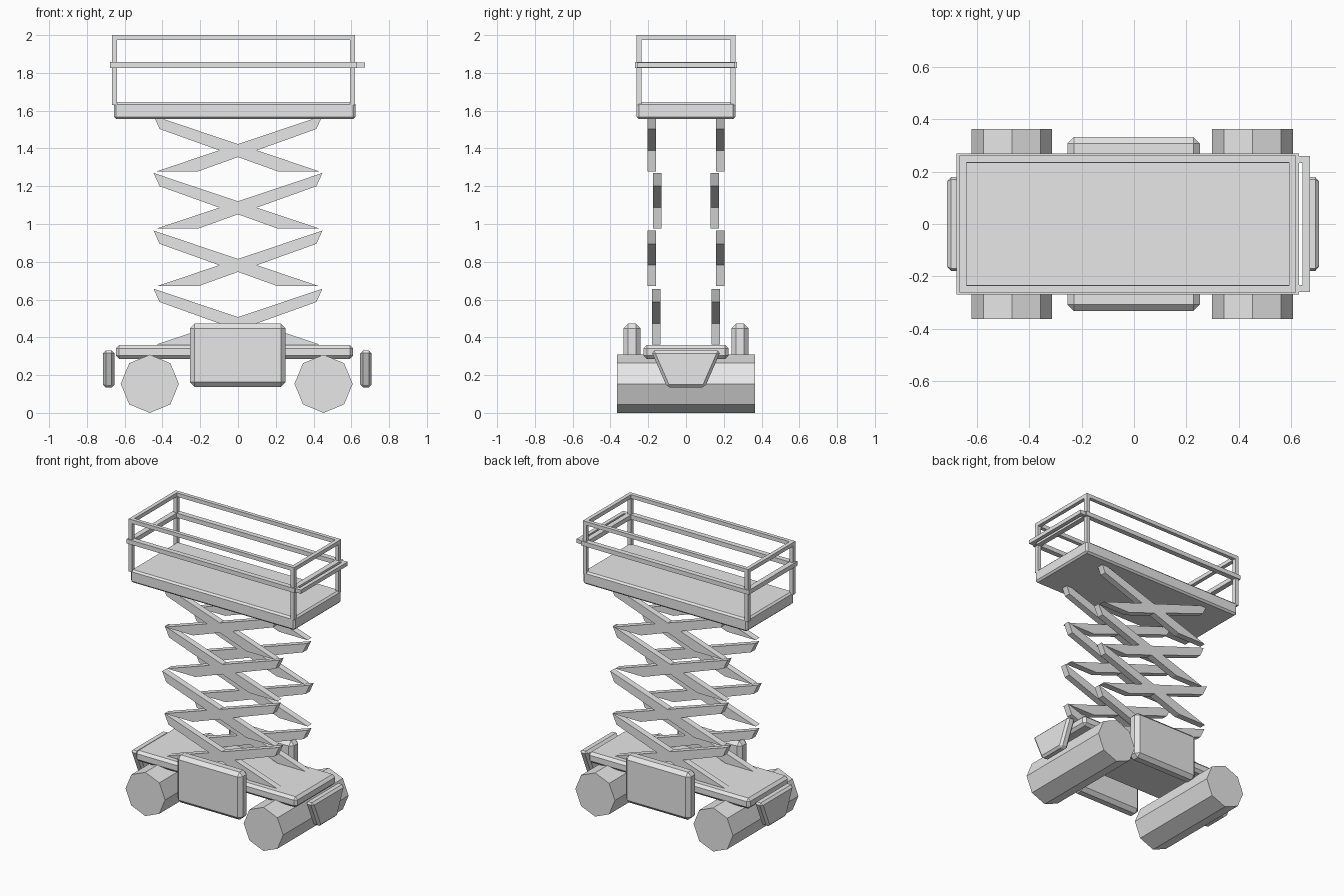
import bpy
import bmesh
from mathutils import Matrix
from math import pi

cube = bpy.data.objects.get("Cube")
if cube:
    bpy.data.objects.remove(cube, do_unlink=True)

grey = bpy.data.materials.new("plain_grey")
grey.use_nodes = True
colour = (0.8, 0.8, 0.8, 1)
grey.diffuse_color = colour
grey.node_tree.nodes["Principled BSDF"].inputs["Base Color"].default_value = colour


def finish(name, bm, bevel=0):
    """Turn a bmesh into an object, with an optional chamfer."""
    bmesh.ops.recalc_face_normals(bm, faces=bm.faces)
    mesh = bpy.data.meshes.new(name)
    bm.to_mesh(mesh)
    bm.free()
    mesh.materials.append(grey)
    obj = bpy.data.objects.new(name, mesh)
    bpy.context.collection.objects.link(obj)
    if bevel:
        mod = obj.modifiers.new("chamfer", "BEVEL")
        mod.width = bevel
        mod.segments = 1
        mod.limit_method = "NONE"
    return obj


def add_box(bm, x, y, z):
    size = [b - a for a, b in (x, y, z)]
    mid = [(a + b) / 2 for a, b in (x, y, z)]
    bmesh.ops.create_cube(bm, size=1, matrix=Matrix.Translation(mid) @ Matrix.Diagonal((*size, 1)))


def box(name, x, y, z, bevel=0):
    bm = bmesh.new()
    add_box(bm, x, y, z)
    return finish(name, bm, bevel)


def add_prism(bm, points, offset):
    """Extrude a flat outline of 3D points along an offset."""
    face = bm.faces.new([bm.verts.new(p) for p in points])
    moved = bmesh.ops.extrude_face_region(bm, geom=[face], use_keep_orig=True)["geom"]
    bmesh.ops.translate(bm, vec=offset, verts=[v for v in moved if isinstance(v, bmesh.types.BMVert)])


def ring(name, x, y, z, t):
    """Rectangular rail frame of four bars."""
    bm = bmesh.new()
    for y0 in (y[0], y[1] - t):
        add_box(bm, x, (y0, y0 + t), z)
    for x0 in (x[0], x[1] - t):
        add_box(bm, (x0, x0 + t), (y[0] + t, y[1] - t), z)
    return finish(name, bm)


# Chassis
box("chassis", (-0.647, 0.61), (-0.225, 0.225), (0.285, 0.36), 0.018)

# Wide eight-sided wheel rollers
for name, x in (("right_wheels", -0.467), ("left_wheels", 0.453)):
    bm = bmesh.new()
    bmesh.ops.create_cone(bm, cap_ends=True, segments=8, radius1=0.154, radius2=0.154, depth=0.728,
                          matrix=Matrix.Translation((x, 0, 0.154)) @ Matrix.Rotation(pi / 2, 4, "X"))
    finish(name, bm)

# Equipment boxes on the front and back
box("front_equipment_box", (-0.255, 0.252), (-0.332, -0.24), (0.138, 0.473), 0.025)
box("back_equipment_box", (-0.255, 0.252), (0.24, 0.332), (0.138, 0.473), 0.025)

# Tapered bumpers at both ends
for name, x in (("right_bumper", -0.715), ("left_bumper", 0.647)):
    bm = bmesh.new()
    add_prism(bm, [(x, -0.185, 0.33), (x, 0.185, 0.33), (x, 0.1, 0.135), (x, -0.1, 0.135)], (0.061, 0, 0))
    finish(name, bm, 0.015)

# Scissor lift: crossed arms on both sides, levels alternately outside and inside
for level, (top, inner) in enumerate(((0.657, 0.135), (0.965, 0.16), (1.27, 0.13), (1.573, 0.158))):
    low = top - 0.294
    outline = [(-0.447, top), (0.43, low), (0.21, low), (-0.415, top - 0.07)]
    for side, y in (("front", -inner - 0.045), ("back", inner)):
        bm = bmesh.new()
        for flip in (1, -1):
            add_prism(bm, [(px * flip, y, pz) for px, pz in outline], (0, 0.045, 0))
        finish(f"{side}_scissor_arms_{level + 1}", bm)

# Platform
box("platform", (-0.657, 0.622), (-0.262, 0.262), (1.555, 1.645), 0.012)

# Guard rails and corner posts
bar = 0.027
ring("top_rail", (-0.668, 0.62), (-0.262, 0.262), (2 - bar, 2), bar)
ring("middle_rail", (-0.678, 0.63), (-0.27, 0.27), (1.827, 1.858), 0.037)
ring("sliding_rail", (-0.672, 0.672), (-0.26, 0.26), (1.829, 1.856), bar)
for side, x in (("right", -0.668), ("left", 0.62 - bar)):
    for end, y in (("front", -0.262), ("back", 0.262 - bar)):
        box(f"{end}_{side}_post", (x, x + bar), (y, y + bar), (1.63, 2 - bar))
